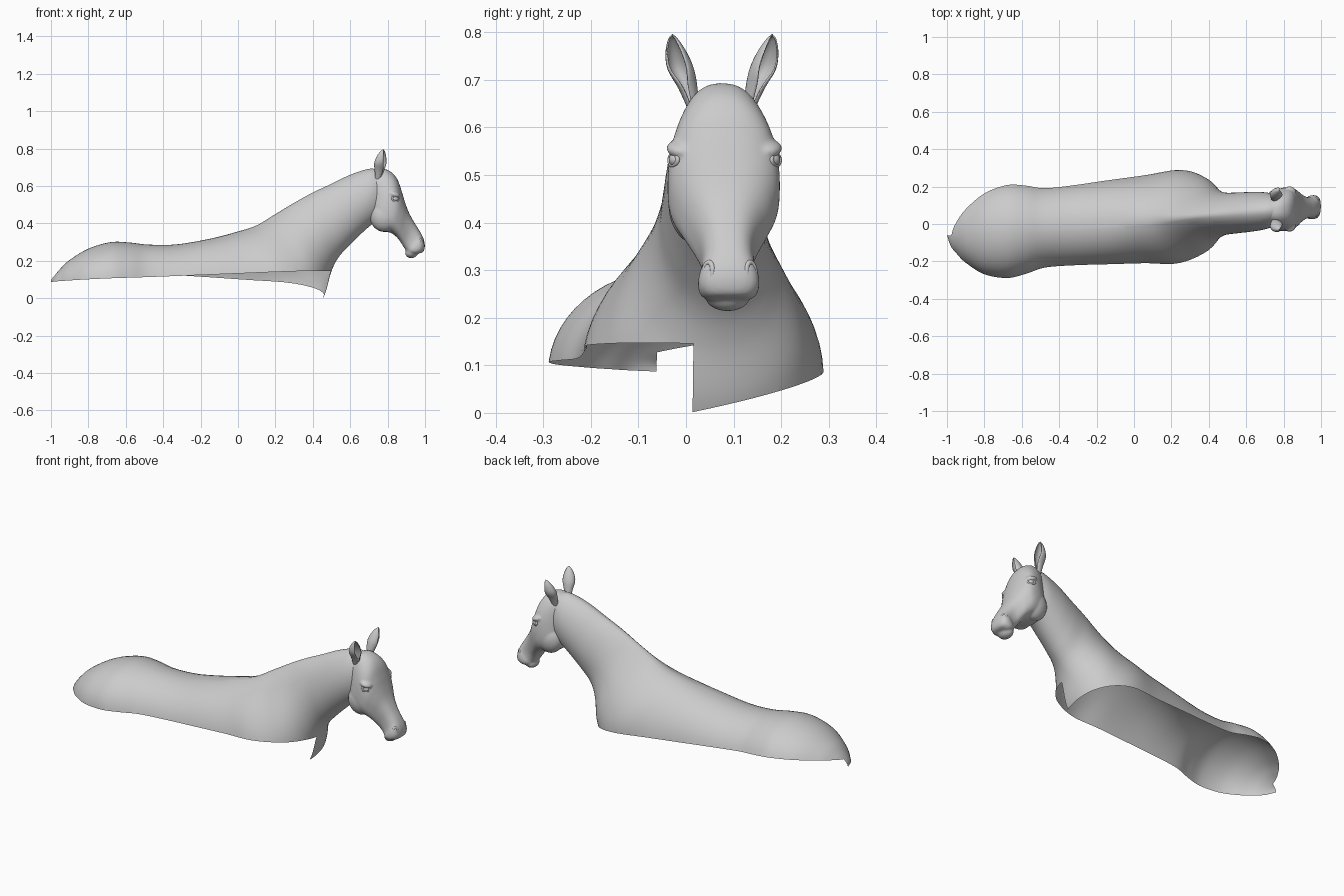
import bpy, bmesh, math
from mathutils import Vector, Matrix

if "Cube" in bpy.data.objects:
    bpy.data.objects.remove(bpy.data.objects["Cube"])


def lean(p):
    """The animal's spine runs slightly diagonal across the x axis."""
    return Vector((p[0], p[1] + 0.018 + 0.075 * p[0], p[2]))


def finish(name, bm):
    bmesh.ops.recalc_face_normals(bm, faces=bm.faces)
    me = bpy.data.meshes.new(name)
    bm.to_mesh(me)
    bm.free()
    ob = bpy.data.objects.new(name, me)
    bpy.context.collection.objects.link(ob)
    for f in me.polygons:
        f.use_smooth = True
    return ob


def spline(rows, steps):
    """Catmull-Rom through rows of numbers."""
    out, n = [], len(rows)
    for i in range(n - 1):
        a, b, c, d = (rows[max(0, min(n - 1, i + k))] for k in (-1, 0, 1, 2))
        for s in range(steps):
            t = s / steps
            out.append([0.5 * (2 * q + (r - p) * t + (2 * p - 5 * q + 4 * r - e) * t * t
                               + (3 * q - p - 3 * r + e) * t ** 3)
                        for p, q, r, e in zip(a, b, c, d)])
    return out + [list(rows[-1])]


def boxy(v, p):
    return math.copysign(abs(v) ** p, v)


def loft(rows, steps=6, sides=56, power=1.0, caps=False):
    """Rings given as top x, top z, bottom x, bottom z, half width, fullness."""
    bm, rings = bmesh.new(), []
    for tx, tz, bx, bz, w, k in spline(rows, steps):
        ring = []
        for j in range(sides):
            t = 2 * math.pi * j / sides
            h = max(0, (1 - boxy(math.cos(t), power)) / 2) ** k
            ring.append(bm.verts.new(lean((tx + (bx - tx) * h, w * boxy(math.sin(t), power),
                                           tz + (bz - tz) * h))))
        rings.append(ring)
    for a, b in zip(rings, rings[1:]):
        for j in range(sides):
            bm.faces.new((a[j], a[(j + 1) % sides], b[(j + 1) % sides], b[j]))
    if caps:
        bm.faces.new(rings[0])
        bm.faces.new(rings[-1])
    return bm


def blob(bm, pos, size, tilt=0.0):
    """Squashed ball, tilted in the side view."""
    m = Matrix.Rotation(tilt, 4, 'Y') @ Matrix.Diagonal((*size, 1))
    bmesh.ops.create_uvsphere(bm, u_segments=28, v_segments=18, radius=1,
                              matrix=Matrix.Translation(lean(pos)) @ m)


def rim(name, pos, axis, rx, ry, r):
    """Oval ring facing along axis: eyelids and nostrils."""
    bm, loops = bmesh.new(), []
    m = Matrix.Translation(lean(pos)) @ Vector(axis).to_track_quat('Z', 'Y').to_matrix().to_4x4()
    for i in range(28):
        a = 2 * math.pi * i / 28
        loops.append([bm.verts.new(m @ Vector(((rx + r * math.cos(b)) * math.cos(a),
                                               (ry + r * math.cos(b)) * math.sin(a),
                                               r * math.sin(b))))
                      for b in (2 * math.pi * j / 10 for j in range(10))])
    for i in range(28):
        a, b = loops[i], loops[(i + 1) % 28]
        for j in range(10):
            bm.faces.new((a[j], b[j], b[(j + 1) % 10], a[(j + 1) % 10]))
    return finish(name, bm)


# Trunk and neck: rings fan out from the rump to the throat
trunk = loft([
    (-1.0, 0.10, -1.0, 0.02, 0.005, 1), (-0.98, 0.122, -0.98, 0.0, 0.07, 1),
    (-0.95, 0.158, -0.95, -0.03, 0.108, 1), (-0.9, 0.205, -0.9, -0.06, 0.16, 1),
    (-0.8, 0.265, -0.8, -0.1, 0.228, 1), (-0.68, 0.30, -0.68, -0.13, 0.257, 1),
    (-0.58, 0.298, -0.58, -0.15, 0.245, 1), (-0.48, 0.287, -0.47, -0.17, 0.222, 1),
    (-0.33, 0.288, -0.3, -0.18, 0.224, 1), (-0.15, 0.318, -0.08, -0.2, 0.232, 1),
    (0.0, 0.357, 0.15, -0.2, 0.242, 0.9), (0.1, 0.39, 0.36, -0.13, 0.252, 0.8),
    (0.2, 0.45, 0.455, 0.0, 0.205, 0.68), (0.3, 0.51, 0.498, 0.14, 0.143, 0.7),
    (0.4, 0.565, 0.535, 0.215, 0.115, 0.8), (0.5, 0.612, 0.59, 0.278, 0.109, 0.85),
    (0.6, 0.66, 0.65, 0.337, 0.106, 0.88), (0.7, 0.692, 0.71, 0.39, 0.098, 0.9),
    (0.76, 0.685, 0.76, 0.42, 0.08, 1)])

# Open underside: each side is trimmed by its own sloping plane
body = bmesh.new()
split = Vector((0.052, -1, 0))
for side, co, no in ((1, (0.45, 0.01, 0.001), (0.1, -0.23, 1)),
                     (-1, (0, 0, 0.126), (-0.041, 0.03, 1))):
    half = trunk.copy()
    for p, n in (((0, -0.01, 0), split * side), (co, -Vector(no))):
        bmesh.ops.bisect_plane(half, geom=half.verts[:] + half.edges[:] + half.faces[:],
                               plane_co=p, plane_no=n, clear_outer=True)
    tmp = bpy.data.meshes.new("half")
    half.to_mesh(tmp)
    half.free()
    body.from_mesh(tmp)
    bpy.data.meshes.remove(tmp)
trunk.free()
bmesh.ops.remove_doubles(body, verts=body.verts, dist=0.0002)
finish("body_and_neck", body)

# Head from poll to muzzle, with lip, cheeks and brows fused in
head = loft([
    (0.70, 0.675, 0.71, 0.45, 0.06, 1), (0.77, 0.693, 0.716, 0.40, 0.088, 0.95),
    (0.82, 0.674, 0.732, 0.375, 0.108, 0.9), (0.852, 0.636, 0.765, 0.357, 0.117, 0.9),
    (0.873, 0.58, 0.81, 0.352, 0.115, 0.85), (0.891, 0.52, 0.845, 0.33, 0.097, 0.9),
    (0.913, 0.46, 0.868, 0.302, 0.075, 0.95), (0.944, 0.403, 0.885, 0.275, 0.058, 1),
    (0.974, 0.355, 0.9, 0.252, 0.055, 1), (0.993, 0.315, 0.91, 0.24, 0.064, 1),
    (0.999, 0.28, 0.93, 0.234, 0.061, 1), (0.993, 0.252, 0.95, 0.234, 0.043, 1),
    (0.978, 0.242, 0.96, 0.238, 0.01, 1)], power=0.78, caps=True)
bmesh.ops.recalc_face_normals(head, faces=head.faces)
blob(head, (0.928, 0, 0.243), (0.034, 0.047, 0.029), -0.2)
for s in (1, -1):
    blob(head, (0.782, s * 0.056, 0.44), (0.077, 0.058, 0.085))
    blob(head, (0.832, s * 0.088, 0.556), (0.036, 0.034, 0.018), 0.3)
skull = finish("head", head)
mod = skull.modifiers.new("fuse", 'REMESH')
mod.mode, mod.voxel_size, mod.use_smooth_shade = 'VOXEL', 0.005, True
mod = skull.modifiers.new("soften", 'SMOOTH')
mod.factor, mod.iterations = 0.5, 8

for s, label in ((1, "left"), (-1, "right")):
    # Eye and nostril
    eye = bmesh.new()
    blob(eye, (0.838, s * 0.1, 0.532), (0.02, 0.017, 0.016))
    finish(label + "_eyeball", eye)
    rim(label + "_eyelids", (0.841, s * 0.107, 0.532), (0.5, s, 0.1), 0.019, 0.012, 0.005)
    rim(label + "_nostril", (0.98, s * 0.044, 0.298), (0.75, s * 0.7, 0.1), 0.012, 0.018, 0.006)

    # Ear: cupped leaf open towards the front
    bm, rows = bmesh.new(), []
    for x, y, z, r, gap in spline([
            (0.748, 0.056, 0.63, 0.012, 0.1), (0.755, 0.07, 0.68, 0.022, 0.3),
            (0.762, 0.086, 0.722, 0.031, 0.75), (0.768, 0.096, 0.757, 0.025, 0.85),
            (0.774, 0.103, 0.785, 0.012, 0.9), (0.777, 0.105, 0.796, 0.001, 0.9)], 5):
        row = []
        for j in range(21):
            a = gap + (2 * math.pi - 2 * gap) * j / 20 + 0.35
            row.append(bm.verts.new(lean((x + 1.1 * r * math.cos(a),
                                          s * (y + 0.9 * r * math.sin(a)), z))))
        rows.append(row)
    for a, b in zip(rows, rows[1:]):
        for j in range(20):
            bm.faces.new((a[j], a[j + 1], b[j + 1], b[j]))
    ear = finish(label + "_ear", bm)
    mod = ear.modifiers.new("thickness", 'SOLIDIFY')
    mod.thickness = 0.003
